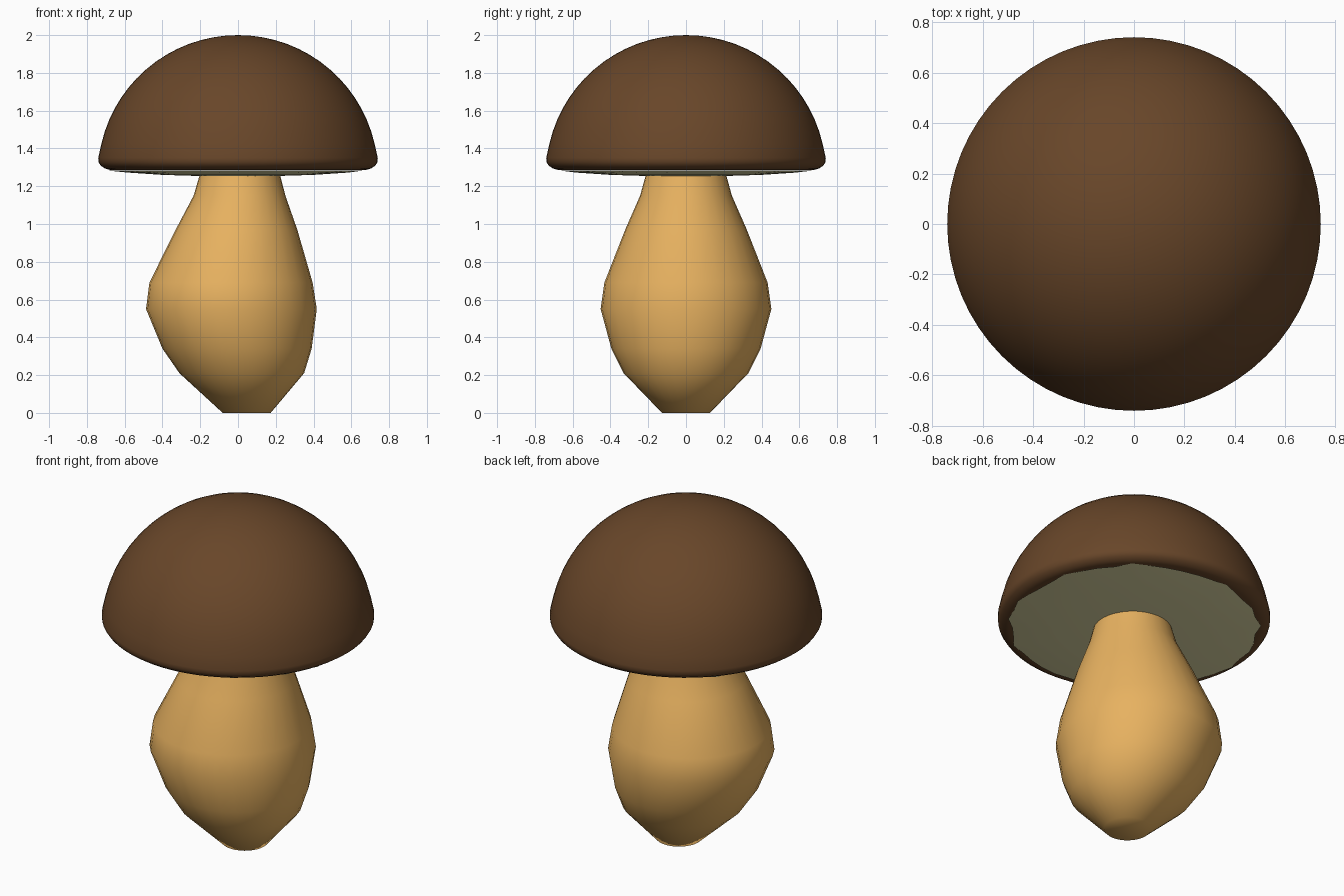
import bpy, bmesh, math, random

if "Cube" in bpy.data.objects:
    bpy.data.objects.remove(bpy.data.objects["Cube"])

random.seed(4)


def material(name, srgb):
    m = bpy.data.materials.new(name)
    lin = [((c / 255 + 0.055) / 1.055) ** 2.4 for c in srgb]
    m.diffuse_color = (*lin, 1)
    m.use_nodes = True
    m.node_tree.nodes["Principled BSDF"].inputs["Base Color"].default_value = m.diffuse_color
    return m


def lathe(name, rings, mat, seg, angle, wobble=0.0):
    """Skin circular rings (radius, z, x offset); radius 0 makes a pole.
    The first ring is made ragged by the wobble amount."""
    bm = bmesh.new()
    loops = []
    for i, (r, z, cx) in enumerate(rings):
        if r == 0:
            loops.append([bm.verts.new((cx, 0, z))] * seg)
            continue
        loop = []
        for k in range(seg):
            a = math.tau * k / seg
            rr = r + (random.uniform(-wobble, wobble) if i == 0 else 0)
            loop.append(bm.verts.new((cx + rr * math.cos(a), rr * math.sin(a), z)))
        loops.append(loop)
    for lo, hi in zip(loops, loops[1:]):
        for k in range(seg):
            n = (k + 1) % seg
            corners = dict.fromkeys((lo[k], lo[n], hi[n], hi[k]))
            bm.faces.new(list(corners))
    if name == "stem":
        bm.faces.new(loops[0][::-1])
    bmesh.ops.recalc_face_normals(bm, faces=bm.faces)
    me = bpy.data.meshes.new(name)
    bm.to_mesh(me)
    bm.free()
    me.materials.append(mat)
    ob = bpy.data.objects.new(name, me)
    bpy.context.collection.objects.link(ob)
    bpy.ops.object.select_all(action="DESELECT")
    ob.select_set(True)
    bpy.context.view_layer.objects.active = ob
    bpy.ops.object.shade_smooth_by_angle(angle=math.radians(angle))
    return ob


brown = material("cap brown", (104, 70, 41))
tan = material("stem tan", (233, 179, 97))
grey = material("gill grey green", (224, 218, 166))

# Bulging stem, leaning slightly to one side
stem = [(0.127, 0.0, 0.046), (0.33, 0.21, 0.02), (0.395, 0.34, -0.005),
        (0.452, 0.55, -0.035), (0.432, 0.69, -0.037), (0.322, 0.97, -0.008),
        (0.243, 1.15, 0.008), (0.21, 1.27, 0.01)]
lathe("stem", stem, tan, 32, 60)

# Domed cap with a rounded lip that turns inward
cap = [(0.60, 1.298, 0), (0.68, 1.287, 0), (0.705, 1.294, 0), (0.727, 1.309, 0),
       (0.739, 1.328, 0), (0.740, 1.35, 0)]
start = math.asin(0.10 / 0.74)
for i in range(1, 16):
    a = start + (math.pi / 2 - start) * i / 16
    cap.append((0.742 * math.cos(a), 1.26 + 0.74 * math.sin(a), 0))
cap.append((0, 2.0, 0))
lathe("cap", cap, brown, 64, 60)

# Shallow gill disc with a ragged edge
gills = [(0.675, 1.283, 0), (0.58, 1.272, 0), (0.40, 1.26, 0),
         (0.20, 1.254, 0), (0, 1.254, 0)]
ob = lathe("gills", gills, grey, 44, 60, wobble=0.016)
# An open shallow disc must face down
if ob.data.polygons[0].normal.z > 0:
    ob.data.flip_normals()
